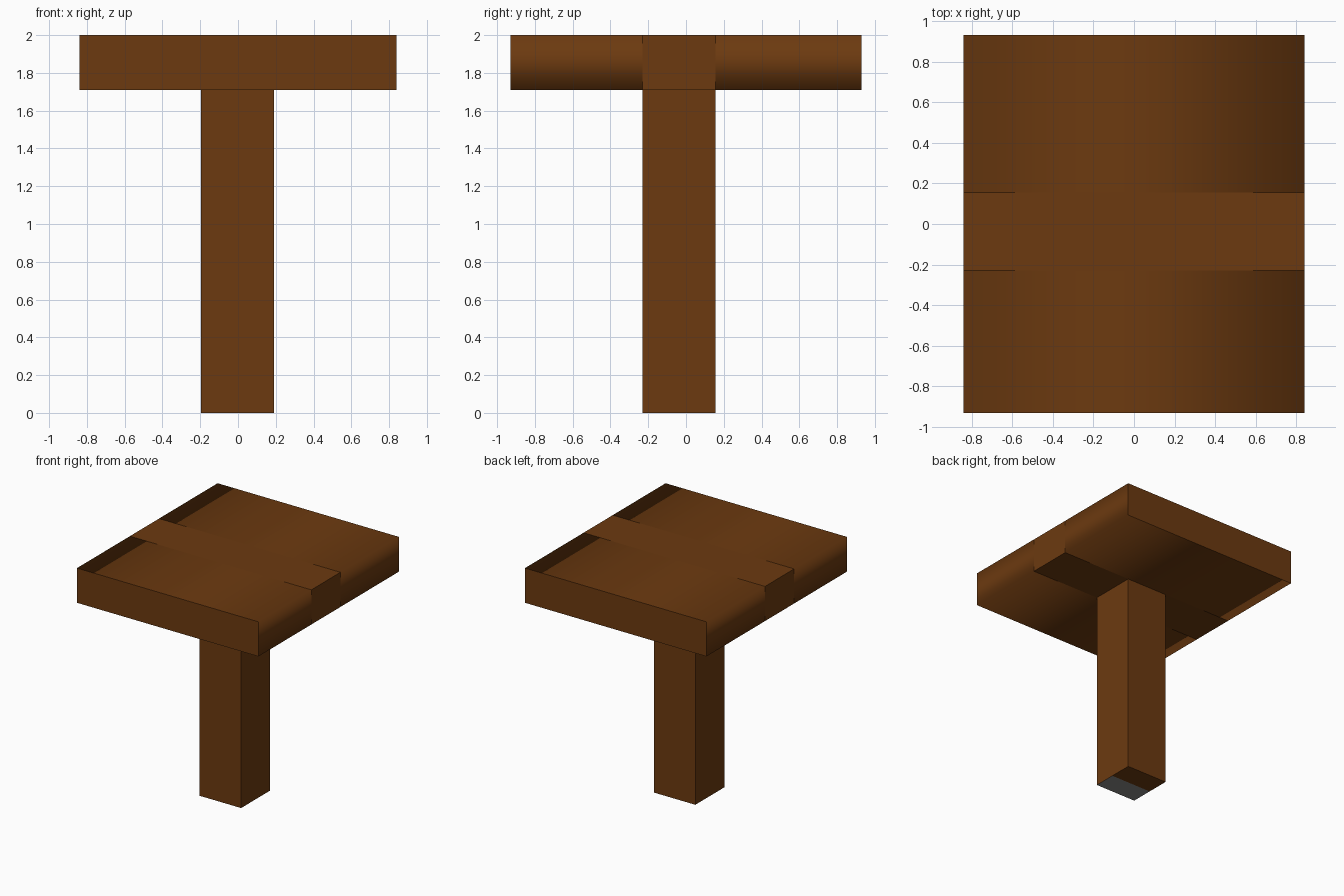
import bpy, bmesh

if "Cube" in bpy.data.objects:
    bpy.data.objects.remove(bpy.data.objects["Cube"])


def material(name, color):
    m = bpy.data.materials.new(name)
    m.diffuse_color = (*color, 1.0)
    m.use_nodes = True
    m.node_tree.nodes["Principled BSDF"].inputs["Base Color"].default_value = m.diffuse_color
    return m


wood = material("dark_wood", (0.150, 0.042, 0.005))
grey = material("foot_grey", (0.25, 0.25, 0.24))


def box(name, x, y, z, rounded=False, split_y=None):
    """Box from axis ranges; rounded = soft shading around the long sides."""
    bm = bmesh.new()
    bmesh.ops.create_cube(bm, size=1.0)
    for v in bm.verts:
        v.co = [lo + (c + 0.5) * (hi - lo) for c, (lo, hi) in zip(v.co, (x, y, z))]
    if split_y is not None:
        bmesh.ops.bisect_plane(bm, geom=bm.verts[:] + bm.edges[:] + bm.faces[:],
                               plane_co=(0, split_y, 0), plane_no=(0, 1, 0))
    bm.normal_update()
    for f in bm.faces:
        f.smooth = rounded and abs(f.normal.y) < 0.5
        # part of the foot's underside is grey
        if split_y is not None and f.normal.z < -0.5 and f.calc_center_median().y < split_y:
            f.material_index = 1
    for e in bm.edges:
        if any(abs(f.normal.y) > 0.5 for f in e.link_faces):
            e.smooth = False
    me = bpy.data.meshes.new(name)
    bm.to_mesh(me)
    bm.free()
    me.materials.append(wood)
    me.materials.append(grey)
    ob = bpy.data.objects.new(name, me)
    bpy.context.collection.objects.link(ob)
    return ob


TOP_X, TOP_Z = (-0.84, 0.84), (1.71, 2.0)
POST_Y = (-0.23, 0.155)

# Upright post
box("post", (-0.195, 0.19), POST_Y, (0.0, 1.71), split_y=-0.04)
# Flat beam across the middle of the top
box("middle_beam", TOP_X, POST_Y, TOP_Z)
# Softly shaded slabs in front of and behind the beam
box("front_slab", TOP_X, (-0.93, POST_Y[0]), TOP_Z, rounded=True)
box("back_slab", TOP_X, (POST_Y[1], 0.93), TOP_Z, rounded=True)
